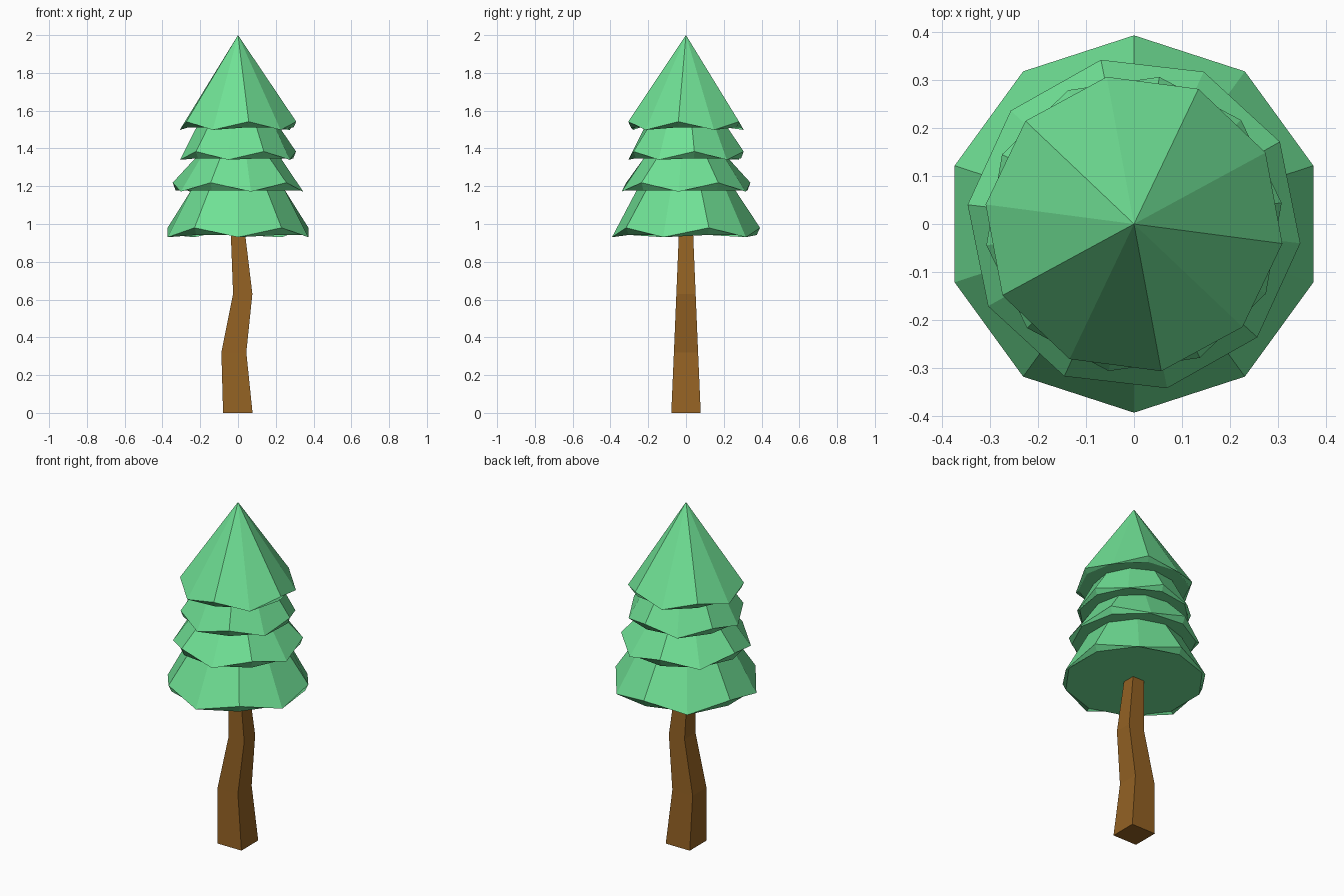
import bpy, bmesh
from math import cos, sin, radians

if "Cube" in bpy.data.objects:
    bpy.data.objects.remove(bpy.data.objects["Cube"])


def finish(name, bm, color):
    bmesh.ops.recalc_face_normals(bm, faces=bm.faces)
    mesh = bpy.data.meshes.new(name)
    bm.to_mesh(mesh)
    bm.free()
    mat = bpy.data.materials.new(name + "_color")
    mat.diffuse_color = color
    mat.use_nodes = True
    mat.node_tree.nodes["Principled BSDF"].inputs["Base Color"].default_value = mat.diffuse_color
    mesh.materials.append(mat)
    bpy.context.collection.objects.link(bpy.data.objects.new(name, mesh))


def bridge(bm, a, b):
    n = len(a)
    for i in range(n):
        j = (i + 1) % n
        bm.faces.new((a[i], a[j], b[j], b[i]))


# Trunk: square rings (z, centre x, half x, half y), tapering and bent sideways
bm = bmesh.new()
rings = []
for z, cx, hx, hy in [(0, -0.001, 0.078, 0.078), (0.32, -0.022, 0.066, 0.064),
                      (0.63, 0.025, 0.051, 0.051), (0.945, 0, 0.038, 0.038)]:
    rings.append([bm.verts.new((cx + sx * hx, sy * hy, z))
                  for sx, sy in [(-1, -1), (1, -1), (1, 1), (-1, 1)]])
for a, b in zip(rings, rings[1:]):
    bridge(bm, a, b)
bm.faces.new(rings[0])
bm.faces.new(rings[-1])
finish("trunk", bm, (0.29, 0.12, 0.017, 1))

# Foliage: ten-sided tiers with zigzag rims and flat, recessed undersides
SIDES = 10
bm = bmesh.new()


def ring(r, start, z, zigzag=0.0):
    verts = []
    for i in range(SIDES):
        a = radians(start + 36 * i)
        dz = zigzag if i % 2 == 0 else -zigzag
        verts.append(bm.verts.new((r * cos(a), r * sin(a), z + dz)))
    return verts


# (start angle, rim radius, rim z, zigzag, underside z, top radius), bottom up
tiers = [(18.0, 0.392, 0.955, 0.025, 0.942, 0.262),
         (29.4, 0.348, 1.195, 0.024, 1.177, 0.228),
         (8.2, 0.310, 1.362, 0.022, 1.348, 0.222),
         (28.5, 0.311, 1.520, -0.022, 1.512, None)]
below = None
for k, (start, r, z, zig, under_z, top_r) in enumerate(tiers):
    inner = ring(r * 0.955, start, under_z)
    rim = ring(r, start, z, zig)
    bridge(bm, inner, rim)
    if below:
        bridge(bm, below, inner)
    else:
        bm.faces.new(inner)
    if top_r:
        below = ring(top_r, start, tiers[k + 1][4])
        bridge(bm, rim, below)
    else:
        tip = bm.verts.new((0, 0, 2))
        for i in range(SIDES):
            bm.faces.new((rim[i], rim[(i + 1) % SIDES], tip))
finish("foliage", bm, (0.16, 0.75, 0.30, 1))
